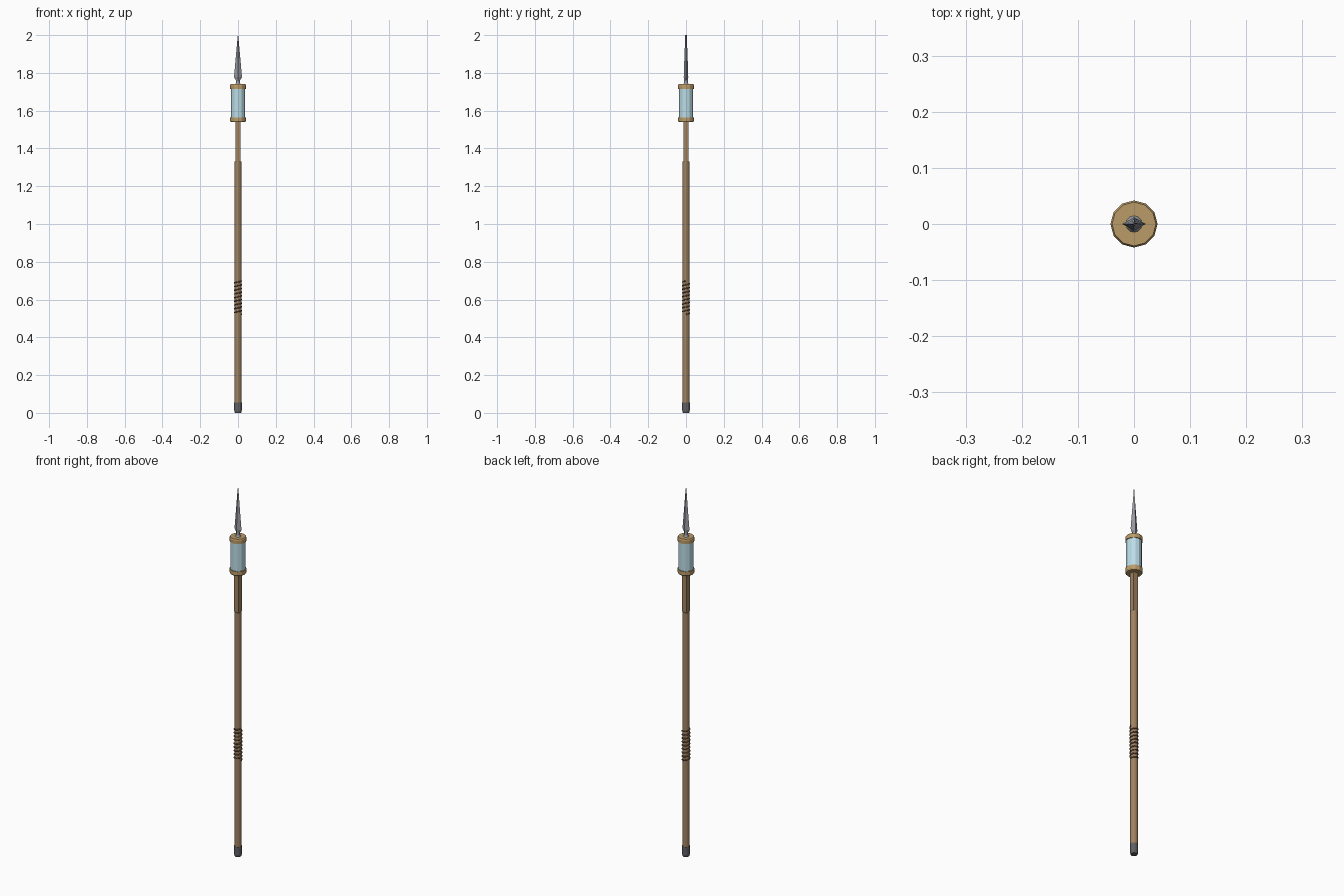
import bpy, bmesh
from math import sin, cos, pi, tau

if "Cube" in bpy.data.objects:
    bpy.data.objects.remove(bpy.data.objects["Cube"])


def material(name, rgb):
    m = bpy.data.materials.new(name)
    m.diffuse_color = (*rgb, 1)
    m.use_nodes = True
    m.node_tree.nodes["Principled BSDF"].inputs["Base Color"].default_value = m.diffuse_color
    return m


wood = material("wood", (0.36, 0.23, 0.12))
pale_wood = material("pale_wood", (0.50, 0.33, 0.14))
glass = material("pale_blue", (0.50, 0.72, 0.80))
cord = material("cord", (0.16, 0.08, 0.05))
iron = material("iron", (0.12, 0.12, 0.13))
steel = material("steel", (0.32, 0.33, 0.36))


def loft(name, rings, mat):
    """Skin a list of rings (equal point counts) and cap both ends."""
    bm = bmesh.new()
    loops = [[bm.verts.new(p) for p in ring] for ring in rings]
    n = len(loops[0])
    for a, b in zip(loops, loops[1:]):
        for i in range(n):
            j = (i + 1) % n
            bm.faces.new((a[i], a[j], b[j], b[i]))
    bm.faces.new(loops[0][::-1])
    bm.faces.new(loops[-1])
    me = bpy.data.meshes.new(name)
    bm.to_mesh(me)
    bm.free()
    me.materials.append(mat)
    ob = bpy.data.objects.new(name, me)
    bpy.context.collection.objects.link(ob)
    return ob


def ring(r, z, n, turn=0.0):
    return [(r * cos(tau * i / n + turn), r * sin(tau * i / n + turn), z) for i in range(n)]


def turned(name, profile, n, mat, turn=0.0):
    return loft(name, [ring(r, z, n, turn) for r, z in profile], mat)


# Shaft: round lower pole, squared-off upper section
turned("lower_shaft", [(0.0185, 0.03), (0.0185, 1.33)], 12, wood)
turned("upper_shaft", [(0.0190, 1.33), (0.0190, 1.55)], 4, wood, pi / 4)

# Butt cap
turned("butt_cap", [(0.017, 0), (0.020, 0.012), (0.020, 0.055)], 12, iron)

# Canister with a rim at each end
turned("canister", [(0.038, 1.55), (0.038, 1.73)], 12, glass)
for name, z0, z1, s in (("lower_rim", 1.565, 1.54, -1), ("upper_rim", 1.715, 1.74, 1)):
    prof = [(0.042, z0), (0.042, z1 - s * 0.006), (0.039, z1)]
    turned(name, prof if s > 0 else prof[::-1], 12, pale_wood)

# Neck and diamond-section blade
turned("blade_socket", [(0.016, 1.738), (0.010, 1.748), (0.009, 1.775)], 12, steel)


def diamond(w, t, z):
    k = 0.38
    return [(w, 0, z), (w * k, t * 0.6, z), (0, t, z), (-w * k, t * 0.6, z),
            (-w, 0, z), (-w * k, -t * 0.6, z), (0, -t, z), (w * k, -t * 0.6, z)]


loft("blade", [diamond(0.009, 0.011, 1.757), diamond(0.021, 0.012, 1.778),
               diamond(0.013, 0.009, 1.87), diamond(0.001, 0.004, 2.0)], steel)

# Cord grip: helix wound around the pole
turns, steps = 9, 12
curve = bpy.data.curves.new("cord_grip", 'CURVE')
curve.dimensions = '3D'
curve.bevel_depth = 0.0035
curve.bevel_resolution = 1
curve.use_fill_caps = True
sp = curve.splines.new('POLY')
count = turns * steps + 1
sp.points.add(count - 1)
for i in range(count):
    a = tau * i / steps
    sp.points[i].co = (0.019 * cos(a), 0.019 * sin(a), 0.522 + 0.176 * i / (count - 1), 1)
curve.materials.append(cord)
bpy.context.collection.objects.link(bpy.data.objects.new("cord_grip", curve))
